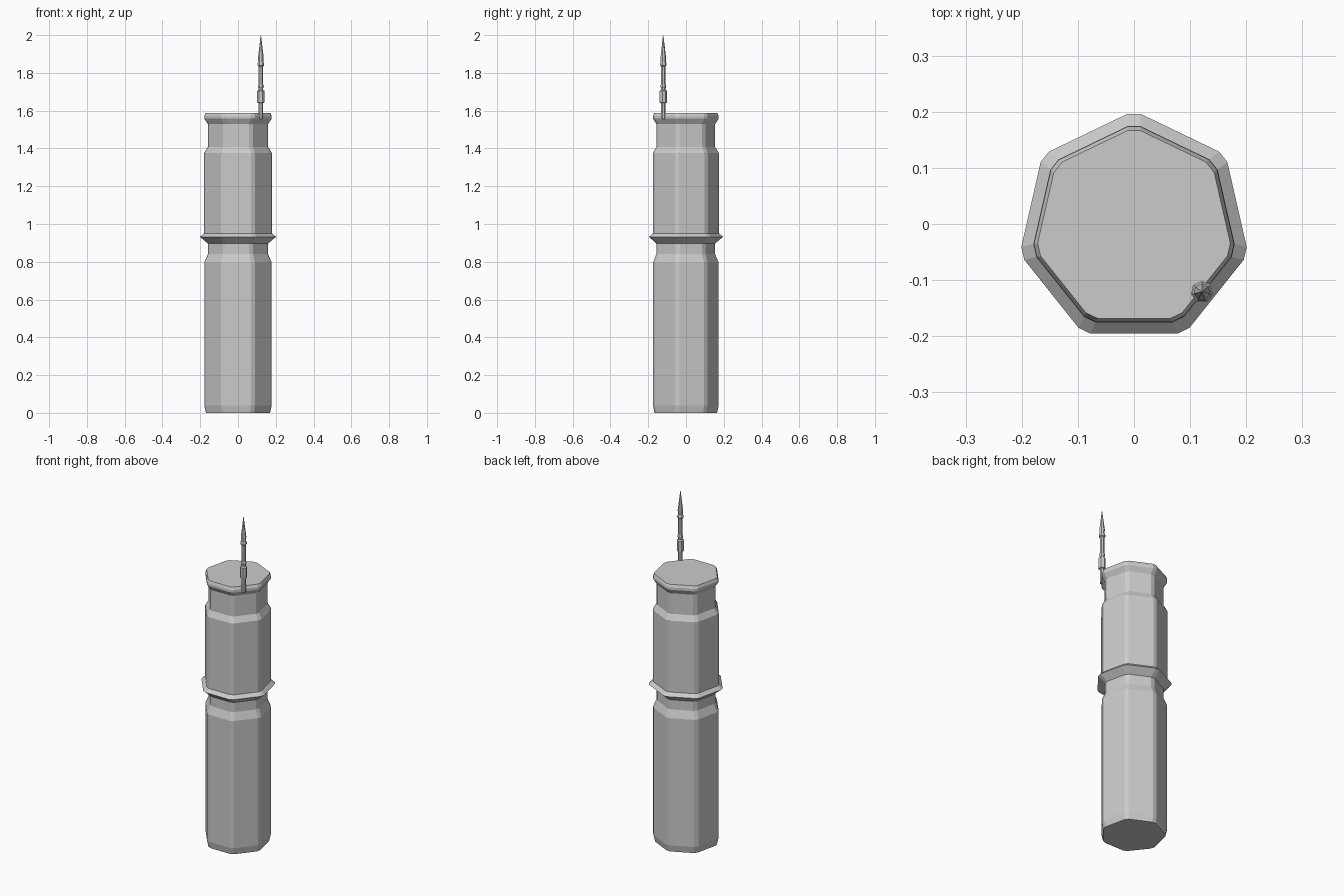
import bpy, bmesh
from math import sin, cos, pi
from mathutils import Vector

if "Cube" in bpy.data.objects:
    bpy.data.objects.remove(bpy.data.objects["Cube"])


def section(radius, cut):
    """Seven-sided outline, one corner toward +y, corners optionally clipped."""
    corners = [Vector((sin(2 * pi * i / 7), cos(2 * pi * i / 7))) * radius for i in range(7)]
    if not cut:
        return corners
    pts = []
    for i, c in enumerate(corners):
        for n in (corners[i - 1], corners[(i + 1) % 7]):
            pts.append(c + (n - c).normalized() * cut)
    return pts


def stack(name, profile, centre, cut=0.0):
    """Loft (radius, z) levels into a closed solid."""
    bm = bmesh.new()
    rings = [[bm.verts.new((p.x + centre[0], p.y + centre[1], z)) for p in section(r, cut)]
             for r, z in profile]
    for a, b in zip(rings, rings[1:]):
        for i in range(len(a)):
            j = (i + 1) % len(a)
            bm.faces.new((a[i], a[j], b[j], b[i]))
    bm.faces.new(rings[0])
    bm.faces.new(rings[-1])
    bmesh.ops.recalc_face_normals(bm, faces=bm.faces)
    mesh = bpy.data.meshes.new(name)
    bm.to_mesh(mesh)
    bm.free()
    obj = bpy.data.objects.new(name, mesh)
    bpy.context.collection.objects.link(obj)
    return obj


# Tower body: base chamfer, waist, flared ring, upper neck and cap
stack("tower_body", [
    (0.177, 0.0), (0.186, 0.04), (0.186, 0.795), (0.167, 0.84), (0.167, 0.897),
    (0.209, 0.932), (0.187, 0.951), (0.187, 1.375), (0.167, 1.408),
    (0.167, 1.53), (0.186, 1.558), (0.186, 1.572), (0.179, 1.588),
], (0, -0.007), 0.013)

# Antenna on the cap rim: post, sleeve, mast, collar and tip
stack("antenna", [
    (0.013, 1.555), (0.013, 1.64), (0.02, 1.643), (0.02, 1.705), (0.013, 1.71),
    (0.013, 1.72), (0.016, 1.725), (0.016, 1.733), (0.013, 1.738), (0.013, 1.835),
    (0.018, 1.84), (0.018, 1.85), (0.014, 1.857), (0.015, 1.885), (0.001, 2.0),
], (0.121, -0.121))
